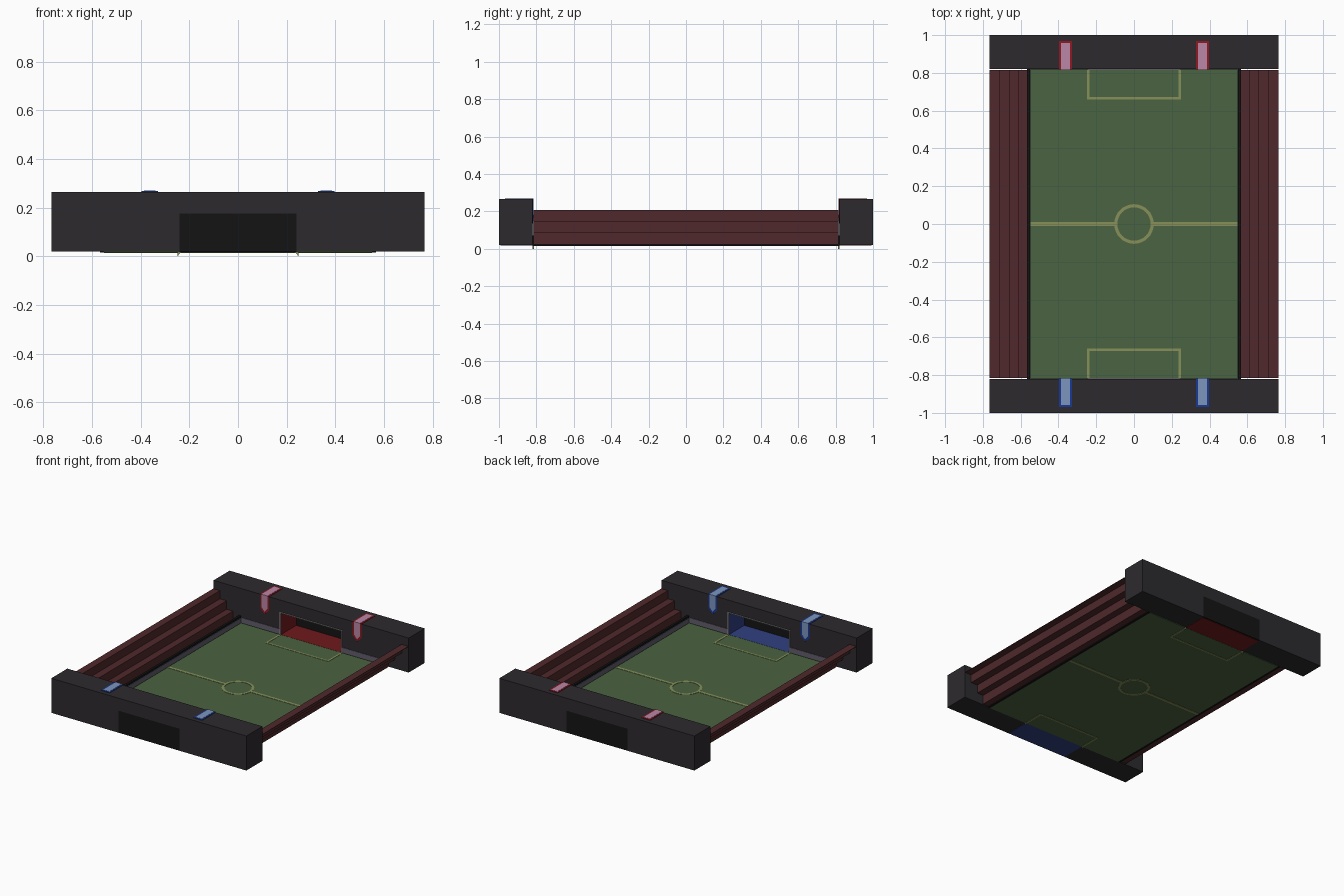
import bpy, bmesh, math

if "Cube" in bpy.data.objects:
    bpy.data.objects.remove(bpy.data.objects["Cube"])


def mat(name, r, g, b):
    m = bpy.data.materials.new(name)
    m.diffuse_color = (r, g, b, 1)
    m.use_nodes = True
    m.node_tree.nodes["Principled BSDF"].inputs["Base Color"].default_value = m.diffuse_color
    return m


BLOCK = mat("charcoal", .026, .023, .027)
BLACK = mat("black", .007, .007, .007)
GRASS = mat("grass", .068, .125, .053)
LINE = mat("line_paint", .24, .28, .1)
SEAT = mat("dark_red", .08, .022, .024)
PANEL = mat("panel_grey", .12, .11, .15)
FRAME = mat("frame_grey", .3, .3, .32)
TEAM = {
    -1: (mat("blue", .03, .05, .22), mat("blue_edge", .01, .04, .3), mat("blue_light", .2, .3, .52)),
    1: (mat("red", .16, .01, .012), mat("red_edge", .28, .01, .015), mat("pink_light", .5, .24, .38)),
}


def finish(name, bm, m):
    bmesh.ops.recalc_face_normals(bm, faces=bm.faces)
    me = bpy.data.meshes.new(name)
    bm.to_mesh(me)
    bm.free()
    me.materials.append(m)
    ob = bpy.data.objects.new(name, me)
    bpy.context.collection.objects.link(ob)
    return ob


def prism(name, pts, axis, a, b, m):
    """Extrude a closed outline from a to b along 'y' (xz), or 'z' (xy)."""
    bm = bmesh.new()
    put = {'y': lambda p: (p[0], a, p[1]), 'z': lambda p: (p[0], p[1], a)}[axis]
    f = bm.faces.new([bm.verts.new(put(p)) for p in pts])
    r = bmesh.ops.extrude_face_region(bm, geom=[f])
    vec = (0, b - a, 0) if axis == 'y' else (0, 0, b - a)
    bmesh.ops.translate(bm, vec=vec, verts=[v for v in r['geom'] if isinstance(v, bmesh.types.BMVert)])
    return finish(name, bm, m)


def box(name, x0, x1, y0, y1, z0, z1, m):
    return prism(name, [(x0, y0), (x1, y0), (x1, y1), (x0, y1)], 'z', z0, z1, m)


X, Y, Z0, Z1 = .766, .82, .02, .265      # outer half width, pitch half length, block heights
PX, GX, GZ = .55, .24, .176              # pitch half width, goal half width, goal top

# Pitch with halfway line and centre circle
box("pitch", -PX, PX, -Y, Y, .016, .02, GRASS)
L0, L1 = .014, .022
bm = bmesh.new()
N = 32
rings = [[bm.verts.new((r * math.cos(2 * math.pi * i / N), r * math.sin(2 * math.pi * i / N), z))
          for i in range(N)] for r, z in ((.105, L0), (.105, L1), (.088, L1), (.088, L0))]
for k in range(4):
    for i in range(N):
        j = (i + 1) % N
        bm.faces.new((rings[k][i], rings[k][j], rings[(k + 1) % 4][j], rings[(k + 1) % 4][i]))
finish("centre_circle", bm, LINE)

for s, side in ((-1, "left"), (1, "right")):
    box(side + "_halfway_line", s * .097, s * PX, -.01, .01, L0, L1, LINE)

    # Stepped stand: thin sheet folded into treads and risers
    steps = [(.566, .025), (.61, .025), (.61, .09), (.66, .09),
             (.66, .15), (.713, .15), (.713, .208), (X, .208)]
    t = .003
    under = [(x + (t if i % 2 == 0 and i else 0) + (t if i % 2 and i < 7 else 0), z - t)
             for i, (x, z) in enumerate(steps)]
    outline = [(s * x, z) for x, z in steps + under[::-1]]
    prism(side + "_stand", outline, 'y', -.815, .815, SEAT)

    # Low barrier beside the pitch
    box(side + "_barrier", s * PX, s * .566, -Y, Y, .016, .072, BLACK)
    box(side + "_barrier_panel", s * .547, s * PX, -Y, Y, .024, .058, PANEL)

for e, end in ((-1, "front"), (1, "back")):
    base, edge, light = TEAM[e]
    yi, yo = e * Y, e * 1.0

    # End block with the goal opening cut through it
    prism(end + "_end_block", [(-X, Z0), (-X, Z1), (X, Z1), (X, Z0), (GX, Z0), (GX, GZ), (-GX, GZ), (-GX, Z0)],
          'y', yi, yo, BLOCK)

    # Goal lining
    box(end + "_goal_back", -GX, GX, e * .992, yo, Z0, GZ, BLACK)
    box(end + "_goal_floor", -GX, GX, yi, e * .992, .017, .021, base)
    box(end + "_goal_ceiling", -GX, GX, yi, e * .992, GZ - .003, GZ, base)
    for s in (-1, 1):
        box(end + "_goal_side", s * (GX - .003), s * GX, yi, e * .992, Z0, GZ, base)
        box(end + "_goal_post", s * (GX - .002), s * (GX + .005), e * .816, yi, Z0, GZ + .005, FRAME)
        # Wall panels either side of the goal
        box(end + "_wall_panel", s * .246, s * PX, e * .817, yi, .024, .06, PANEL)
        # Penalty area side line, dipping to a point at the goal line
        box(end + "_area_side_line", s * .235, s * .248, e * .66, yi, L0, L1, LINE)
        prism(end + "_area_line_tip", [(s * .235, .018), (s * .248, .018), (s * .248, 0)],
              'y', e * .812, yi, LINE)

        # Team light: strip on the block top that folds down to a pointed tab
        cx = s * .363
        for nm, w, d, m, far, low in (("edge", .034, .003, edge, .968, .135),
                                      ("lamp", .024, .0045, light, .958, .15)):
            box(end + "_light_top_" + nm, cx - w, cx + w, e * (Y - d), e * far, Z1 - .001, Z1 + d, m)
            prism(end + "_light_tab_" + nm,
                  [(cx - w, Z1), (cx + w, Z1), (cx + w, low + .03), (cx, low), (cx - w, low + .03)],
                  'y', e * (Y - d), e * (Y + .001), m)
    box(end + "_goal_crossbar", -GX, GX, e * .816, yi, GZ - .002, GZ + .005, FRAME)
    box(end + "_area_front_line", -.248, .248, e * .66, e * .673, L0, L1, LINE)
